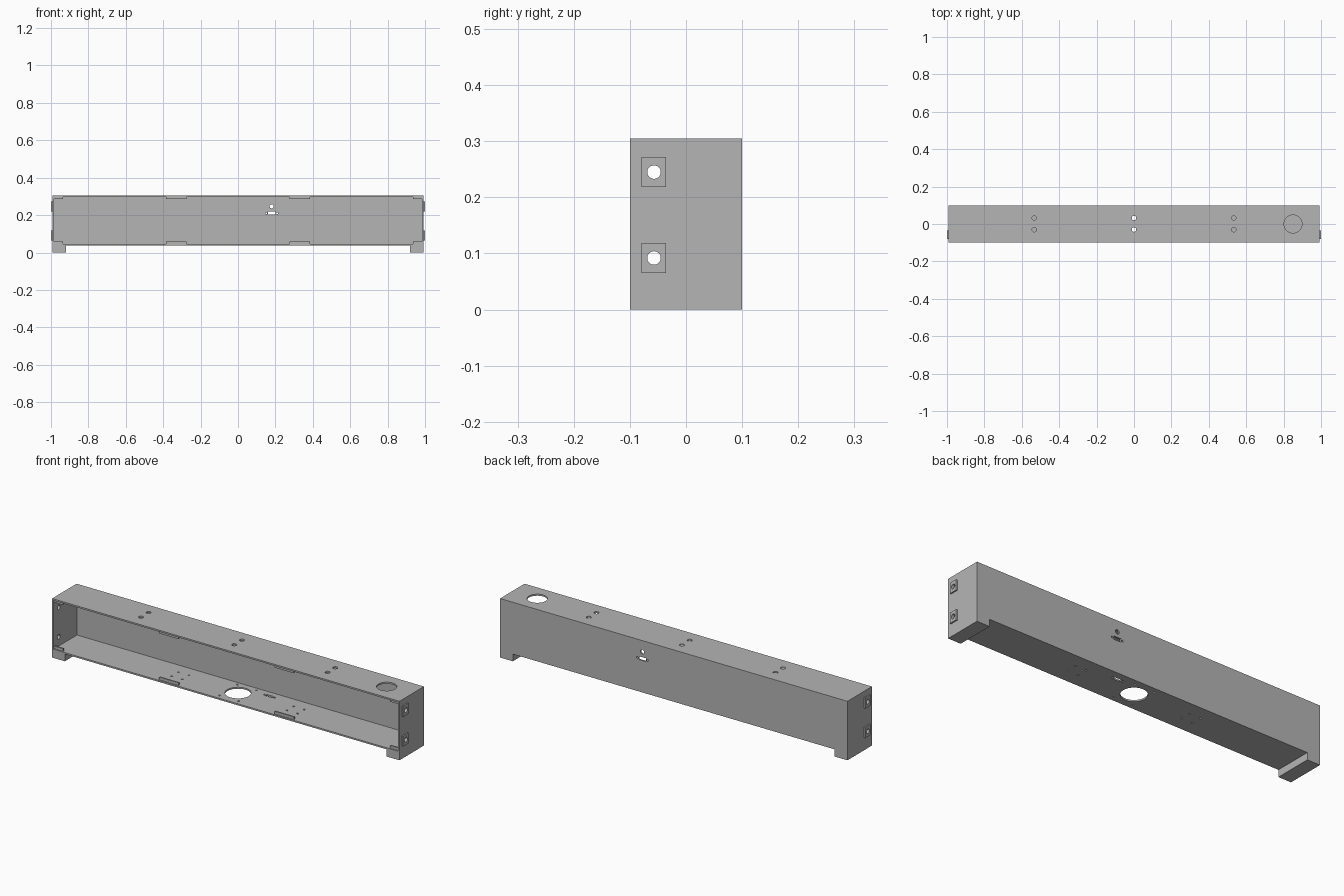
import bpy, bmesh
from mathutils import Matrix, Vector

if "Cube" in bpy.data.objects:
    bpy.data.objects.remove(bpy.data.objects["Cube"])

grey = bpy.data.materials.new("sheet metal grey")
grey.diffuse_color = (0.46, 0.46, 0.46, 1)
grey.use_nodes = True
grey.node_tree.nodes["Principled BSDF"].inputs["Base Color"].default_value = (0.46, 0.46, 0.46, 1)

W, D, BASE, TOP, T = 0.993, 0.1, 0.037, 0.305, 0.008
LONG = 0.03  # cutter length through a sheet


def add_box(bm, lo, hi):
    lo, hi = Vector(lo), Vector(hi)
    size = hi - lo
    bmesh.ops.create_cube(bm, size=1, matrix=Matrix.Translation((lo + hi) / 2) @ Matrix.Diagonal((*size, 1)))


def add_hole(bm, centre, radius, axis):
    turn = {"x": Matrix.Rotation(1.5708, 4, "Y"), "y": Matrix.Rotation(1.5708, 4, "X"), "z": Matrix()}[axis]
    bmesh.ops.create_cone(bm, cap_ends=True, segments=32, radius1=radius, radius2=radius,
                          depth=LONG, matrix=Matrix.Translation(centre) @ turn)


def finish(bm, name):
    mesh = bpy.data.meshes.new(name)
    bm.to_mesh(mesh)
    bm.free()
    mesh.materials.append(grey)
    obj = bpy.data.objects.new(name, mesh)
    bpy.context.collection.objects.link(obj)
    return obj


def box(name, lo, hi):
    bm = bmesh.new()
    add_box(bm, lo, hi)
    return finish(bm, name)


def cut(obj, cutter):
    mod = obj.modifiers.new("cut", "BOOLEAN")
    mod.operation, mod.solver, mod.object = "DIFFERENCE", "EXACT", cutter
    bpy.context.view_layer.objects.active = obj
    bpy.ops.object.modifier_apply(modifier=mod.name)


# Hollow housing, open at the front
housing = box("housing", (-W, -D, BASE), (W, D, TOP))
cavity = box("cavity_cutter", (-W + T, -D - 0.1, BASE + T), (W - T, D - T, TOP - T))
cut(housing, cavity)

# Side mounting pads
pads = []
pad_spots = [(side, z) for side in (-1, 1) for z in (0.092, 0.245)]
for side, z in pad_spots:
    x0, x1 = sorted((side * W, side * 1.0))
    pads.append(box("mounting_pad", (x0, -0.079, z - 0.027), (x1, -0.036, z + 0.027)))

# All round holes and connector slots
bm = bmesh.new()
for side, z in pad_spots:
    add_hole(bm, (side * W, -0.057, z), 0.012, "x")
add_hole(bm, (0.85, 0, TOP), 0.048, "z")
for x in (-0.533, 0, 0.533):
    for y in (-0.03, 0.032):
        add_hole(bm, (x, y, TOP), 0.012, "z")
add_hole(bm, (0, 0, BASE), 0.062, "z")
for sx in (-1, 1):
    for sy in (-1, 1):
        add_hole(bm, (sx * 0.055, sy * 0.073, BASE), 0.005, "z")
        for x in (0.30, 0.36):
            add_hole(bm, (sx * x, sy * 0.027, BASE), 0.005, "z")
# Floor connector
add_box(bm, (0.122, 0.047, 0), (0.162, 0.063, 0.06))
# Back connector
add_box(bm, (0.16, 0.08, 0.202), (0.2, 0.12, 0.219))
for s in (-1, 1):
    add_hole(bm, (0.142 + s * 0.029, 0.055, BASE), 0.005, "z")
    add_hole(bm, (0.18 + s * 0.029, D, 0.21), 0.005, "y")
add_hole(bm, (0.18, D, 0.247), 0.011, "y")
holes = finish(bm, "hole_cutter")
for obj in [housing] + pads:
    cut(obj, holes)
for cutter in (cavity, holes):
    bpy.data.objects.remove(cutter)

# End feet
for side in (-1, 1):
    x0, x1 = sorted((side * 0.92, side * W))
    box("end_foot", (x0, -D, 0), (x1, D, BASE))

# Tabs behind the front opening
for x0, x1 in ((-W + T, -0.935), (-0.385, -0.275), (0.275, 0.385), (0.935, W - T)):
    for z0, z1 in ((BASE + T, BASE + 0.022), (TOP - 0.02, TOP - T)):
        box("front_tab", (x0, -0.094, z0), (x1, -0.086, z1))

# Smooth the round hole walls
for obj in [housing] + pads:
    bpy.ops.object.select_all(action="DESELECT")
    obj.select_set(True)
    bpy.context.view_layer.objects.active = obj
    bpy.ops.object.shade_smooth_by_angle()
